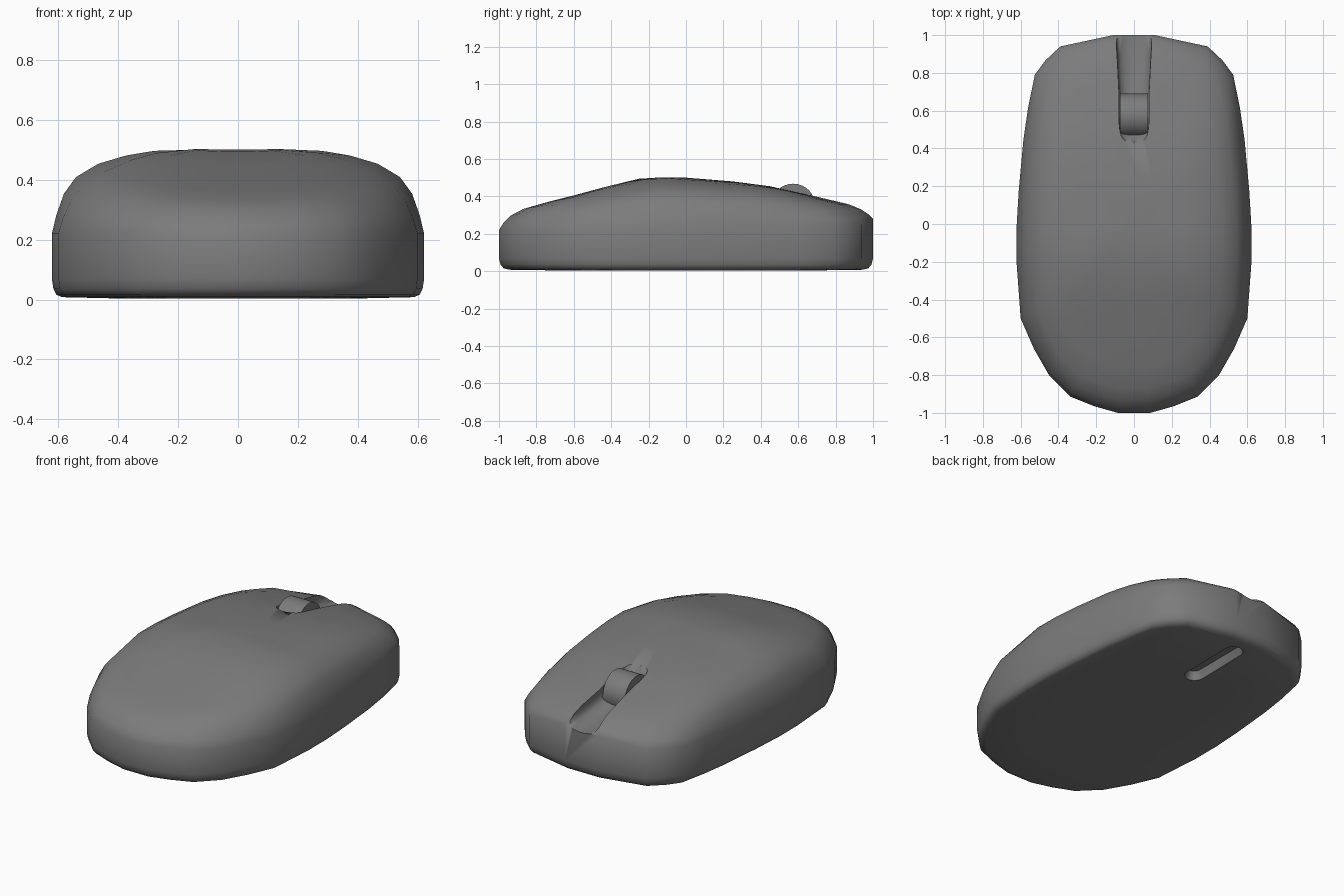
import bpy, bmesh, math

if "Cube" in bpy.data.objects:
    bpy.data.objects.remove(bpy.data.objects["Cube"])

# Right half of the plan outline, front nose (+y) to rear (-y)
HALF = [(0.11, 1.0), (0.39, 0.94), (0.47, 0.865), (0.525, 0.79), (0.56, 0.62),
        (0.585, 0.45), (0.61, 0.18), (0.622, -0.02), (0.622, -0.2), (0.60, -0.5),
        (0.53, -0.66), (0.45, -0.8), (0.335, -0.915), (0.21, -0.965), (0.085, -1.0)]
OUTLINE = HALF + [(-x, y) for x, y in reversed(HALF)]

SPINE = [(-1, .31), (-.86, .34), (-.55, .418), (-.4, .46), (-.25, .495), (-.1, .505),
         (.1, .49), (.3, .477), (.5, .447), (.7, .397), (.95, .345), (1, .335)]
CROWN = [(0, 1), (.27, .998), (.53, .98), (.75, .905), (.93, .80), (1, .72)]


def lerp(table, v):
    for (a, fa), (b, fb) in zip(table, table[1:]):
        if v <= b:
            return fa + (fb - fa) * max(0, v - a) / (b - a)
    return table[-1][1]


def loft(name, rings, tip_low=None, tip_high=None):
    """Skin closed rings of equal length; ends are fans to a tip or flat caps."""
    bm = bmesh.new()
    rows = [[bm.verts.new(p) for p in r] for r in rings]
    n = len(rows[0])
    for a, b in zip(rows, rows[1:]):
        for i in range(n):
            j = (i + 1) % n
            bm.faces.new((a[i], a[j], b[j], b[i]))
    for row, tip in ((rows[0], tip_low), (rows[-1], tip_high)):
        if tip is None:
            bm.faces.new(row)
        else:
            t = bm.verts.new(tip)
            for i in range(n):
                bm.faces.new((row[i], row[(i + 1) % n], t))
    bmesh.ops.recalc_face_normals(bm, faces=bm.faces)
    me = bpy.data.meshes.new(name)
    bm.to_mesh(me)
    bm.free()
    ob = bpy.data.objects.new(name, me)
    bpy.context.collection.objects.link(ob)
    return ob


def activate(ob):
    bpy.ops.object.select_all(action='DESELECT')
    ob.select_set(True)
    bpy.context.view_layer.objects.active = ob


def cut(ob, cutter):
    activate(ob)
    m = ob.modifiers.new("cut", 'BOOLEAN')
    m.operation = 'DIFFERENCE'
    m.solver = 'EXACT'
    m.object = cutter
    bpy.ops.object.modifier_apply(modifier=m.name)
    bpy.data.objects.remove(cutter)


def finish(ob, angle):
    """Dark grey plastic, smooth shaded."""
    ob.data.materials.clear()
    ob.data.materials.append(plastic)
    activate(ob)
    bpy.ops.object.shade_smooth_by_angle(angle=math.radians(angle))


def shell_ring(s, k):
    """Outline scaled by s; k blends from the side rim up to the domed top."""
    pts = []
    for ox, oy in OUTLINE:
        x, y = ox * s, oy * s
        rim = 0.28 if oy > 0.99 else 0.22 + 0.03 * max(0, oy)
        top = lerp(SPINE, y) * lerp(CROWN, abs(x) / 0.622)
        pts.append((x, y, rim + (top - rim) * k))
    return pts


plastic = bpy.data.materials.new("dark_plastic")
plastic.diffuse_color = (0.2, 0.2, 0.2, 1)
plastic.use_nodes = True
plastic.node_tree.nodes["Principled BSDF"].inputs["Base Color"].default_value = plastic.diffuse_color

# Body shell: rounded base, straight wall, domed top
base = [[(x * s, y * s, z) for x, y in OUTLINE]
        for s, z in ((.6, .003), (.945, .008), (.975, .016), (.992, .036), (1, .07))]
dome = [shell_ring(s, k) for s, k in
        ((1, 0), (.975, .42), (.935, .76), (.87, .96), (.75, 1), (.6, 1), (.45, 1), (.25, 1))]
body = loft("mouse_body", base + dome, (0, 0, .003), (0, -.02, .502))

# Wheel channel: U-shaped trough widening towards the nose
channel = []
for y, w, z in ((.43, .06, .455), (.46, .07, .42), (.52, .078, .35), (.7, .08, .31),
                (.9, .09, .275), (1.05, .105, .265)):
    arc = [(-w * math.cos(a), y, z + .06 - .06 * math.sin(a) ** .7)
           for a in [math.pi * i / 10 for i in range(11)]]
    channel.append([(-w, y, .6)] + arc + [(w, y, .6)])
cut(body, loft("channel_cutter", channel))

# Underside slot with rounded ends
slot = []
for z, r in ((-.05, .055), (.004, .055), (.05, .035)):
    slot.append([(r * math.cos(a), .68 + (.165 if i < 8 else -.165) + r * math.sin(a), z)
                 for i, a in enumerate([math.pi * j / 7 for j in range(8)]
                                       + [math.pi + math.pi * j / 7 for j in range(8)])])
cut(body, loft("slot_cutter", slot))
finish(body, 50)

# Scroll wheel
R = .118
wheel_rings = [[(x, .573 + r * math.cos(a), .35 + r * math.sin(a))
                for a in [2 * math.pi * i / 32 for i in range(32)]]
               for x, r in ((-.073, R), (.073, R))]
wheel = loft("scroll_wheel", wheel_rings)
finish(wheel, 40)
